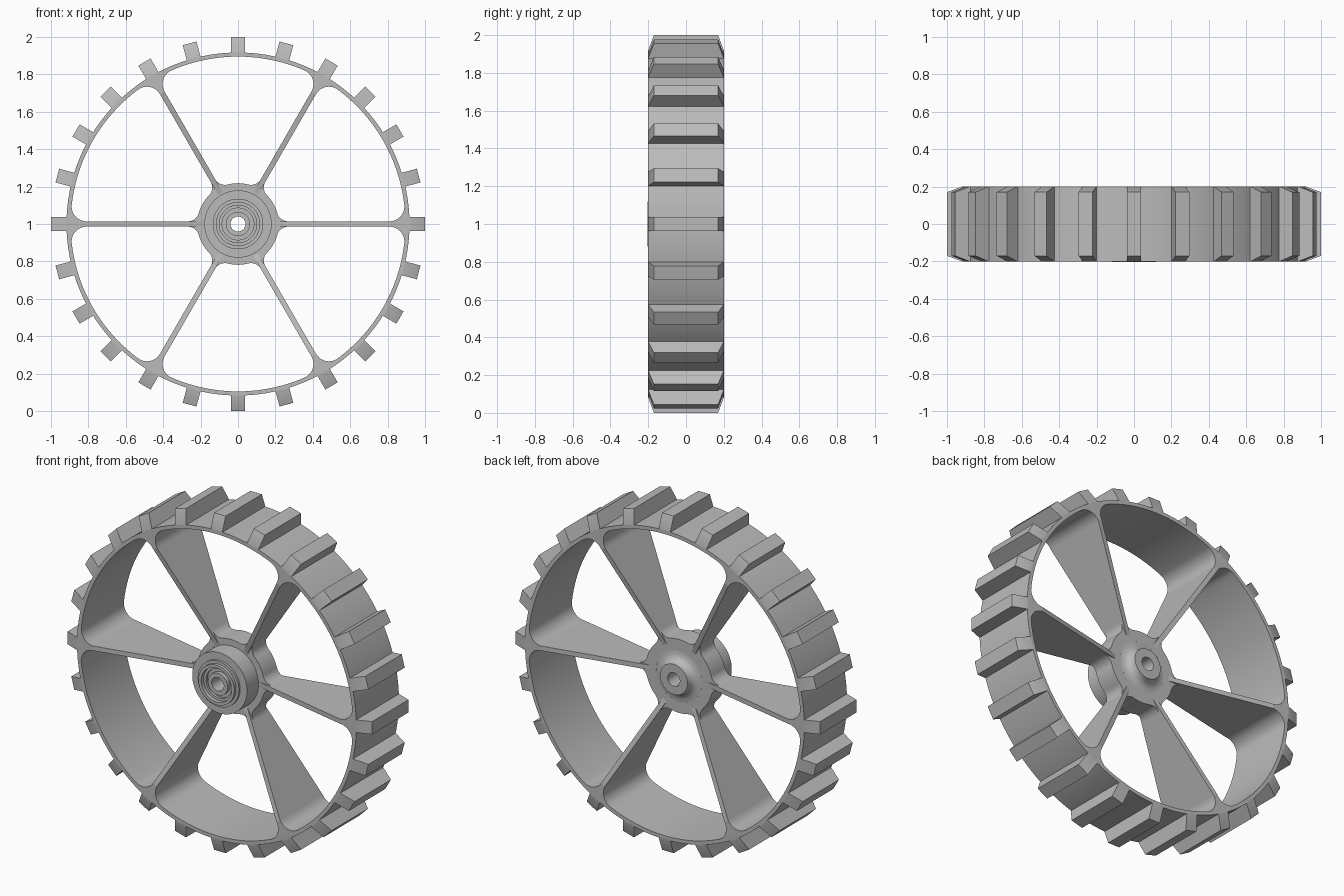
import bpy, bmesh, math
from math import pi, sin, cos, atan2, sqrt, radians

cube = bpy.data.objects.get("Cube")
if cube:
    bpy.data.objects.remove(cube, do_unlink=True)

grey = bpy.data.materials.new("plain_grey")
grey.use_nodes = True
colour = (0.5, 0.5, 0.5, 1)
grey.diffuse_color = colour
grey.node_tree.nodes["Principled BSDF"].inputs["Base Color"].default_value = colour

AXLE = 1.0          # height of the axle
WIDTH = 0.2         # half width of the rim
RIM_OUT, RIM_IN = 0.917, 0.895
HUB, HUB_CORE, PLATE = 0.218, 0.15, 0.065
WEB = 0.014         # half thickness of a spoke


def finish(bm, name):
    bmesh.ops.remove_doubles(bm, verts=bm.verts, dist=1e-5)
    bmesh.ops.recalc_face_normals(bm, faces=bm.faces)
    mesh = bpy.data.meshes.new(name)
    bm.to_mesh(mesh)
    bm.free()
    mesh.materials.append(grey)
    obj = bpy.data.objects.new(name, mesh)
    bpy.context.collection.objects.link(obj)
    bpy.ops.object.select_all(action="DESELECT")
    obj.select_set(True)
    bpy.context.view_layer.objects.active = obj
    bpy.ops.object.shade_smooth_by_angle(angle=radians(30))
    return obj


def place(u, v, y, turn, flip=1):
    """Point in the wheel plane (u, v), turned about the axle."""
    v *= flip
    return (u * cos(turn) - v * sin(turn), y,
            AXLE + u * sin(turn) + v * cos(turn))


def polar(r, a):
    return (r * cos(a), r * sin(a))


def add_face(bm, points):
    points = [p for i, p in enumerate(points) if p not in points[:i]]
    if len(points) > 2:
        bm.faces.new([bm.verts.new(p) for p in points])


def arc(cx, cy, r, a0, a1, n):
    return [(cx + r * cos(a0 + (a1 - a0) * i / n),
             cy + r * sin(a0 + (a1 - a0) * i / n)) for i in range(n + 1)]


def ring_with_gussets(name, edge_r, back_r, fillet, half):
    """Ring whose filleted edge flows into six spokes."""
    inward = edge_r < back_r
    side = -1 if inward else 1
    cy = WEB + fillet
    cx = sqrt((edge_r + side * fillet) ** 2 - cy ** 2)
    touch = atan2(cy, cx)
    edge = arc(0, 0, edge_r, pi / 6, touch, 10)
    if inward:
        edge += arc(cx, cy, fillet, touch, -pi / 2, 10)[1:]
    else:
        edge += arc(cx, cy, fillet, touch + pi, 1.5 * pi, 8)[1:]
    back = [polar(back_r, atan2(v, u)) for u, v in edge]
    edge += [edge[-1], edge[-1]]
    back += [(back_r, 0), (cx, 0)]
    bm = bmesh.new()
    for k in range(6):
        for flip in (1, -1):
            def at(p, y):
                return place(p[0], p[1], y, k * pi / 3, flip)
            for i in range(len(edge) - 1):
                p, q, s, r = edge[i], edge[i + 1], back[i + 1], back[i]
                for y in (-half, half):
                    add_face(bm, [at(c, y) for c in (p, q, s, r)])
                if p != q:
                    add_face(bm, [at(p, -half), at(q, -half), at(q, half), at(p, half)])
                if i < len(edge) - 2:
                    add_face(bm, [at(r, -half), at(s, -half), at(s, half), at(r, half)])
    finish(bm, name)
    return cx


def prism(bm, outline, depth, turn):
    """Solid from an (r, y) outline, thickened across the wheel plane."""
    sides = [[place(r, v, y, turn) for r, y in outline] for v in (-depth, depth)]
    for s in sides:
        add_face(bm, s)
    for i in range(len(outline)):
        j = (i + 1) % len(outline)
        add_face(bm, [sides[0][i], sides[0][j], sides[1][j], sides[1][i]])


# Rim and hub plate, both with fillets towards the spokes
spoke_end = ring_with_gussets("rim", RIM_IN, RIM_OUT, 0.08, WIDTH)
ring_with_gussets("hub_plate", HUB, HUB_CORE, 0.06, PLATE)

# Spokes, widening from the hub to the rim
bm = bmesh.new()
for k in range(6):
    prism(bm, [(0.17, -PLATE + 0.004), (spoke_end, -WIDTH),
               (spoke_end, WIDTH), (0.17, PLATE - 0.004)], WEB, k * pi / 3)
finish(bm, "spokes")

# Tread lugs with bevelled ends
bm = bmesh.new()
for k in range(24):
    prism(bm, [(0.905, -WIDTH), (0.92, -WIDTH), (1.0, -0.17),
               (1.0, 0.17), (0.92, WIDTH), (0.905, WIDTH)], 0.038, k * pi / 12)
finish(bm, "tread_lugs")

# Turned hub: rear boss, axle bore, stepped front cup
profile = [(0.15, 0.065), (0.13, 0.067), (0.108, 0.075), (0.095, 0.09),
           (0.09, 0.115), (0.04, 0.115), (0.04, -0.19), (0.065, -0.19),
           (0.065, -0.165), (0.085, -0.165), (0.085, -0.18), (0.1, -0.18),
           (0.1, -0.203), (0.118, -0.203), (0.118, -0.185), (0.135, -0.185),
           (0.135, -0.172), (0.18, -0.172), (0.18, -0.05), (0.15, -0.05)]
bm = bmesh.new()
STEPS = 64
for i in range(STEPS):
    a, b = 2 * pi * i / STEPS, 2 * pi * (i + 1) / STEPS
    for j, (r, y) in enumerate(profile):
        r2, y2 = profile[(j + 1) % len(profile)]
        add_face(bm, [place(r, 0, y, a), place(r2, 0, y2, a),
                      place(r2, 0, y2, b), place(r, 0, y, b)])
finish(bm, "hub")
